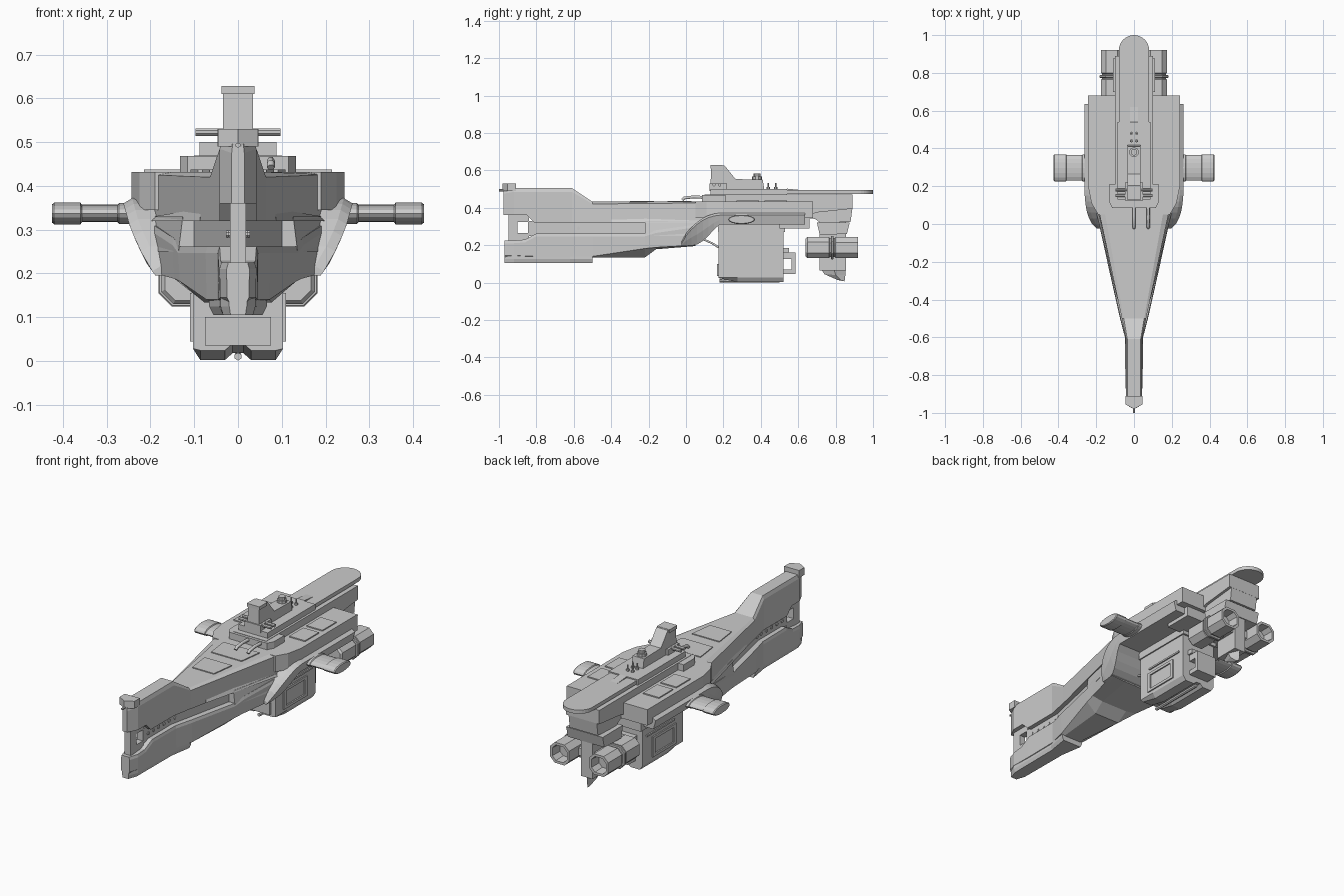
import bpy, bmesh, math

if "Cube" in bpy.data.objects:
    bpy.data.objects.remove(bpy.data.objects["Cube"])


def loft(name, rings, mirror=False):
    """Skin a list of equal-length point rings and cap both ends."""
    bm = bmesh.new()
    vs = [[bm.verts.new(p) for p in r] for r in rings]
    n = len(rings[0])
    for a, b in zip(vs, vs[1:]):
        for i in range(n):
            j = (i + 1) % n
            bm.faces.new((a[i], a[j], b[j], b[i]))
    bm.faces.new(vs[0])
    bm.faces.new(vs[-1])
    bmesh.ops.recalc_face_normals(bm, faces=bm.faces)
    me = bpy.data.meshes.new(name)
    bm.to_mesh(me)
    bm.free()
    ob = bpy.data.objects.new(name, me)
    bpy.context.collection.objects.link(ob)
    if mirror:
        ob.modifiers.new("mirror", 'MIRROR')
    return ob


def sym(y, half):
    """Symmetric cross-section at y from (x, z) points on the +x side."""
    return [(x, y, z) for x, z in half] + [(-x, y, z) for x, z in reversed(half)]


def box(name, x0, x1, y0, y1, z0, z1, mirror=False):
    return loft(name, [[(x0, y, z0), (x1, y, z0), (x1, y, z1), (x0, y, z1)] for y in (y0, y1)], mirror)


def side_prism(name, x0, x1, yz, mirror=False):
    return loft(name, [[(x, y, z) for y, z in yz] for x in (x0, x1)], mirror)


def plan_prism(name, xy, z0, z1):
    return loft(name, [[(x, y, z) for x, y in xy] for z in (z0, z1)])


def rod(name, axis, centre, r, a, b, n=8, mirror=False):
    """Cylinder along an axis; centre gives the other two coordinates."""
    rings = []
    for t in (a, b):
        ring = []
        for i in range(n):
            q = 2 * math.pi * (i + .5) / n
            p = [centre[0] + r * math.cos(q), centre[1] + r * math.sin(q)]
            p.insert("xyz".index(axis), t)
            ring.append(p)
        rings.append(ring)
    return loft(name, rings, mirror)


def pipe(name, pts, r, mirror=False):
    cu = bpy.data.curves.new(name, 'CURVE')
    cu.dimensions = '3D'
    cu.bevel_depth, cu.bevel_resolution, cu.use_fill_caps = r, 1, True
    sp = cu.splines.new('POLY')
    sp.points.add(len(pts) - 1)
    for p, c in zip(sp.points, pts):
        p.co = (*c, 1)
    ob = bpy.data.objects.new(name, cu)
    bpy.context.collection.objects.link(ob)
    if mirror:
        ob.modifiers.new("mirror", 'MIRROR')


def interp(t, table):
    for (a, u), (b, v) in zip(table, table[1:]):
        if t <= b:
            return u + (v - u) * max(0, (t - a) / (b - a))
    return table[-1][1]


def width(y):
    return interp(y, [(-.98, .012), (-.92, .042), (-.6, .042), (.1, .197), (.2, .21)])


# Tapered forward hull: upper shell, recessed trench core, lower shell
loft("upper_hull", [sym(y, [(width(y) * .84, zt), (width(y), zt - c), (width(y), zb)])
                    for y, zt, zb, c in [(-.975, .495, .36, .02), (-.92, .505, .36, .02), (-.85, .505, .36, .02),
                                         (-.81, .505, .32, .02), (-.61, .505, .32, .02), (-.5, .432, .32, .012),
                                         (.15, .432, .32, .006)]])
loft("trench_core", [sym(y, [(max(.018, width(y) - .026), .33), (max(.018, width(y) - .026), .25)])
                     for y in (-.845, -.6, -.2)])
loft("trench_end_hull", [sym(y, [(width(y), .33), (width(y) + .01, .25)]) for y in (-.22, .1)])
loft("lower_hull", [sym(y, [(w - .004, zt), (w, zt - .015), (w * .97, ze), (wb, zb)])
                    for y, w, zt, ze, wb, zb in [
                        (-.97, .026, .225, .145, .02, .135), (-.92, .042, .225, .145, .03, .135),
                        (-.86, .044, .23, .142, .032, .134), (-.8, .046, .262, .14, .034, .134),
                        (-.6, .048, .262, .14, .036, .134), (-.5, .074, .262, .14, .05, .134),
                        (-.22, .137, .262, .182, .077, .134), (-.16, .15, .28, .188, .08, .178),
                        (.05, .196, .31, .2, .1, .195)]])
loft("keel_jaw", [sym(y, [(w, .16), (w, .125), (w * .85, .105)])
                  for y, w in ((-.97, .02), (-.92, .04), (-.62, .043), (-.5, .066))])
side_prism("side_ridge", .0, .006, [(-.4, .345), (.1, .325), (.1, .315), (-.3, .315)]).hide_render = True
bpy.data.objects.remove(bpy.data.objects["side_ridge"])
loft("flank_ridge", [[(width(y) - .01, y, .32), (width(y) + e, y, .32), (width(y) - .002, y, z)]
                     for y, e, z in ((-.4, .001, .348), (.1, .012, .33))], True)

# Bow mouth frame, bow cap and sensor spike
box("mouth_post", -.018, .018, -.95, -.9, .2, .38)
box("mouth_upper_sill", -.018, .018, -.91, -.84, .325, .38)
box("mouth_lower_sill", -.018, .018, -.91, -.84, .2, .265)
plan_prism("bow_cap", [(0, -.98), (.045, -.955), (.045, -.91), (-.045, -.91), (-.045, -.955)], .49, .53)
rod("bow_spike", 'y', (0, .493), .006, -1, -.95, 6)
for i in range(6):
    y = -.8 + i * .045
    rod("trench_porthole", 'x', (y, .29), .009, 0, width(y) - .02, 8).modifiers.new("mirror", 'MIRROR')


# Curved flanks that arch up from the hull bottom into the main body
def flank_x(z):
    return interp(z, [(.19, .185), (.22, .207), (.27, .232), (.31, .248), (.36, .262)])


flank = loft("arched_flanks", [sym(y, [(flank_x(zt) - .02, zt + .012), (flank_x(zt), zt), (flank_x((zt + zb) / 2), (zt + zb) / 2),
                                       (flank_x(zb), zb)])
                               for y, zb, zt in [(-.025, .195, .205), (.0, .196, .25), (.03, .198, .285), (.06, .204, .312),
                                                 (.09, .222, .333), (.12, .25, .347), (.15, .283, .356),
                                                 (.18, .31, .36), (.635, .31, .36)]])

# Main body deck
plan_prism("body_block", [(s * x, y) for s, pts in ((1, [(.19, .05), (.225, .11), (.243, .2), (.243, .68)]),
                                                    (-1, [(.243, .68), (.243, .2), (.225, .11), (.19, .05)]))
                          for x, y in pts], .345, .432)
for y0, y1 in ((.27, .39), (.42, .54)):
    box("deck_panel", .12, .215, y0, y1, .42, .438, True)
for y0, y1 in ((-.3, -.17), (-.1, .03)):
    loft("bow_deck_panel", [[(s * width(y) * .6, y, z) for s, z in ((-1, .42), (1, .42), (1, .437), (-1, .437))]
                            for y in (y0, y1)])
box("rear_underbody", -.19, .19, .5, .66, .29, .36)

# Superstructure tiers and rounded stern deck
box("lower_tier", -.1, .1, .1, .89, .42, .47)
plan_prism("front_tier", [(-.133, .21), (-.133, .12), (-.115, .085), (.115, .085), (.133, .12), (.133, .21)], .42, .468)
box("upper_tier", -.088, .088, .13, .54, .46, .5)
side_prism("stern_block", -.1, .1, [(.66, .44), (.66, .36), (.7, .375), (.89, .395), (.89, .46)])
plan_prism("stern_deck", [(.08, .54), *[(.08 * math.cos(i * math.pi / 16), .92 + .08 * math.sin(i * math.pi / 16))
                                        for i in range(17)], (-.08, .54)], .474, .494)
side_prism("stern_deck_spine", -.022, .022, [(.52, .49), (.54, .502), (.62, .494), (.62, .485)])

# Bridge tower with crossbars, turret and masts
side_prism("bridge_tower", -.034, .034, [(.13, .49), (.135, .627), (.205, .627), (.265, .553), (.41, .55), (.42, .49)])
box("bridge_head", -.038, .038, .13, .195, .61, .628)
box("bridge_head_base", -.047, .047, .125, .22, .49, .53)
for y in (.15, .18):
    rod("bridge_crossbar", 'x', (y, .523), .009, -.097, .097)
rod("turret_base", 'z', (0, .38), .026, .54, .566, 10)
rod("turret_cap", 'z', (0, .38), .018, .56, .582, 10)
for y in (.44, .48):
    rod("mast_foot", 'z', (.014, y), .009, .49, .51, 6, True)
    rod("mast", 'z', (.014, y), .004, .5, .532, 6, True)
for x in (0, .075):
    pipe("bow_gun", [(x, -.02, .442), (x, -.01, .452), (x, .04, .458), (x, .1, .455)], .009)

# Stub wings
def wing_ring(x, ry, rz):
    return [(x, .297 + ry * math.cos(i * math.pi / 8), .337 + rz * math.sin(i * math.pi / 8)) for i in range(16)]


loft("stub_wing", [wing_ring(.22, .071, .024), wing_ring(.272, .071, .024), wing_ring(.275, .068, .02),
                   wing_ring(.357, .068, .02), wing_ring(.36, .072, .025), wing_ring(.42, .072, .025),
                   wing_ring(.425, .067, .021)], True)

# Belly module with side panels, rear bracket and strut
loft("belly_module", [sym(y, [(.103, .32), (.103, .028), (.086, zb), (.03, zb), (.012, zb + .016)])
                      for y, zb in ((.175, .024), (.275, .002), (.52, .002))])
box("belly_rail", .09, .11, .25, .49, .175, .184, True)
box("belly_collar", -.11, .11, .17, .53, .27, .32)
for part in ((.24, .26, .045, .15), (.42, .44, .045, .15), (.24, .44, .045, .06), (.24, .44, .14, .155)):
    box("belly_panel_frame", .09, .11, *part, True)
box("belly_front_plate", -.075, .075, .165, .19, .035, .1)
box("bracket_top", -.06, .06, .51, .585, .125, .16)
box("bracket_bottom", -.06, .06, .51, .585, .045, .07)
box("bracket_post", -.06, .06, .565, .585, .06, .14)
box("bracket_lug", -.07, .07, .51, .55, .16, .185)
rod("belly_keel_pin", 'y', (0, .01), .009, .18, .5, 6)
pipe("belly_strut", [(.05, .06, .24), (.05, .1, .228), (.05, .14, .21), (.05, .18, .185)], .006, True)

# Stern pylon and ventral fin
side_prism("pylon_neck", -.085, .085, [(.65, .36), (.655, .345), (.69, .34), (.72, .318), (.88, .325), (.89, .4), (.68, .4)])
side_prism("engine_yoke", -.11, .11, [(.7, .32), (.715, .255), (.86, .26), (.875, .32)])
box("pylon_core", -.035, .035, .715, .855, .065, .33)
box("engine_crossbeam", -.12, .12, .72, .84, .165, .205)
loft("ventral_fin", [[(0, .72, .075), (.028, .79, .075), (0, .855, .075), (-.028, .79, .075)],
                     [(0, .74, .045), (.018, .8, .04), (0, .852, .04), (-.018, .8, .04)],
                     [(0, .81, .014), (.004, .83, .012), (0, .848, .006), (-.004, .83, .012)]])


# Engine pods: chamfered octagons with a hollow nozzle
def pod(y, s):
    h, v, c = .058 * s, .057 * s, .028 * s
    pts = [(h, v - c), (h - c, v), (c - h, v), (-h, v - c), (-h, c - v), (c - h, -v), (h - c, -v), (h, c - v)]
    return [(.118 + x, y, .187 + z) for x, z in pts]


loft("engine_pod", [pod(y, s) for y, s in ((.64, .85), (.65, 1), (.765, 1), (.768, .88), (.795, .88), (.8, .98),
                                           (.92, .98), (.92, .75), (.86, .68))], True)
loft("engine_ring", [pod(y, s) for y, s in ((.774, 1.05), (.777, 1.1), (.786, 1.1), (.789, 1.05))], True)
